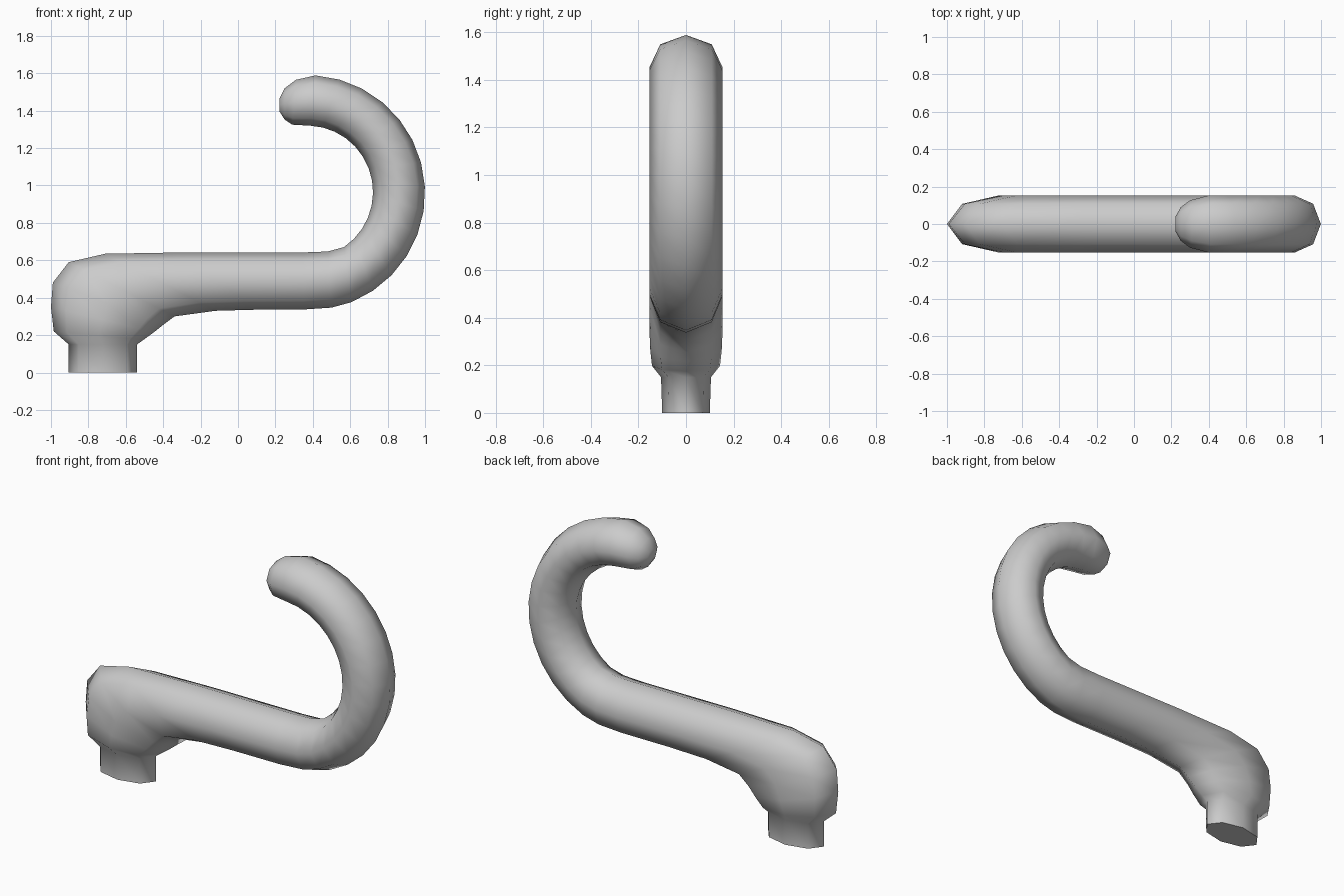
import bpy, bmesh
from math import sin, cos, pi, radians

if "Cube" in bpy.data.objects:
    bpy.data.objects.remove(bpy.data.objects["Cube"])

SIDES = 8
# Each section: one rim point (x, z), the opposite rim point (x, z), half width in y
sections = [
    # socket
    ((-0.905, 0.0), (-0.54, 0.0), 0.10),
    ((-0.905, 0.15), (-0.54, 0.15), 0.105),
    # elbow
    ((-0.985, 0.22), (-0.505, 0.175), 0.143),
    ((-1.0, 0.35), (-0.45, 0.215), 0.152),
    ((-0.99, 0.48), (-0.40, 0.255), 0.153),
    ((-0.905, 0.59), (-0.34, 0.30), 0.153),
    ((-0.71, 0.635), (-0.12, 0.33), 0.153),
    # straight arm
    ((-0.30, 0.642), (0.10, 0.336), 0.153),
    ((0.35, 0.642), (0.35, 0.337), 0.153),
    ((0.48, 0.647), (0.50, 0.347), 0.153),
]
# curved hook
for i in range(14):
    t = i / 13
    a_in, a_out = radians(-56 + 143 * t), radians(-68 + 154 * t)
    sections.append(((0.37 + 0.352 * cos(a_in), 0.965 + 0.355 * sin(a_in)),
                     (0.37 + 0.63 * cos(a_out), 0.96 + 0.63 * sin(a_out)), 0.153))
# rounded tip
sections += [
    ((0.29, 1.325), (0.31, 1.565), 0.127),
    ((0.25, 1.352), (0.25, 1.52), 0.09),
    ((0.222, 1.395), (0.222, 1.465), 0.04),
]

bm = bmesh.new()
rings = []
for (ax, az), (bx, bz), w in sections:
    cx, cz = (ax + bx) / 2, (az + bz) / 2
    rings.append([bm.verts.new((cx + (ax - cx) * cos(2 * pi * k / SIDES),
                                w * sin(2 * pi * k / SIDES),
                                cz + (az - cz) * cos(2 * pi * k / SIDES)))
                  for k in range(SIDES)])
for r, s in zip(rings, rings[1:]):
    for k in range(SIDES):
        n = (k + 1) % SIDES
        bm.faces.new((r[k], r[n], s[n], s[k]))
bm.faces.new(rings[0])
bm.faces.new(rings[-1])
bmesh.ops.recalc_face_normals(bm, faces=bm.faces)
for f in bm.faces:
    f.smooth = True
# crisp rim under the socket
for e in bm.edges:
    if all(v in rings[0] for v in e.verts):
        e.smooth = False

mesh = bpy.data.meshes.new("lever_handle")
bm.to_mesh(mesh)
bm.free()
handle = bpy.data.objects.new("lever_handle", mesh)
bpy.context.collection.objects.link(handle)
